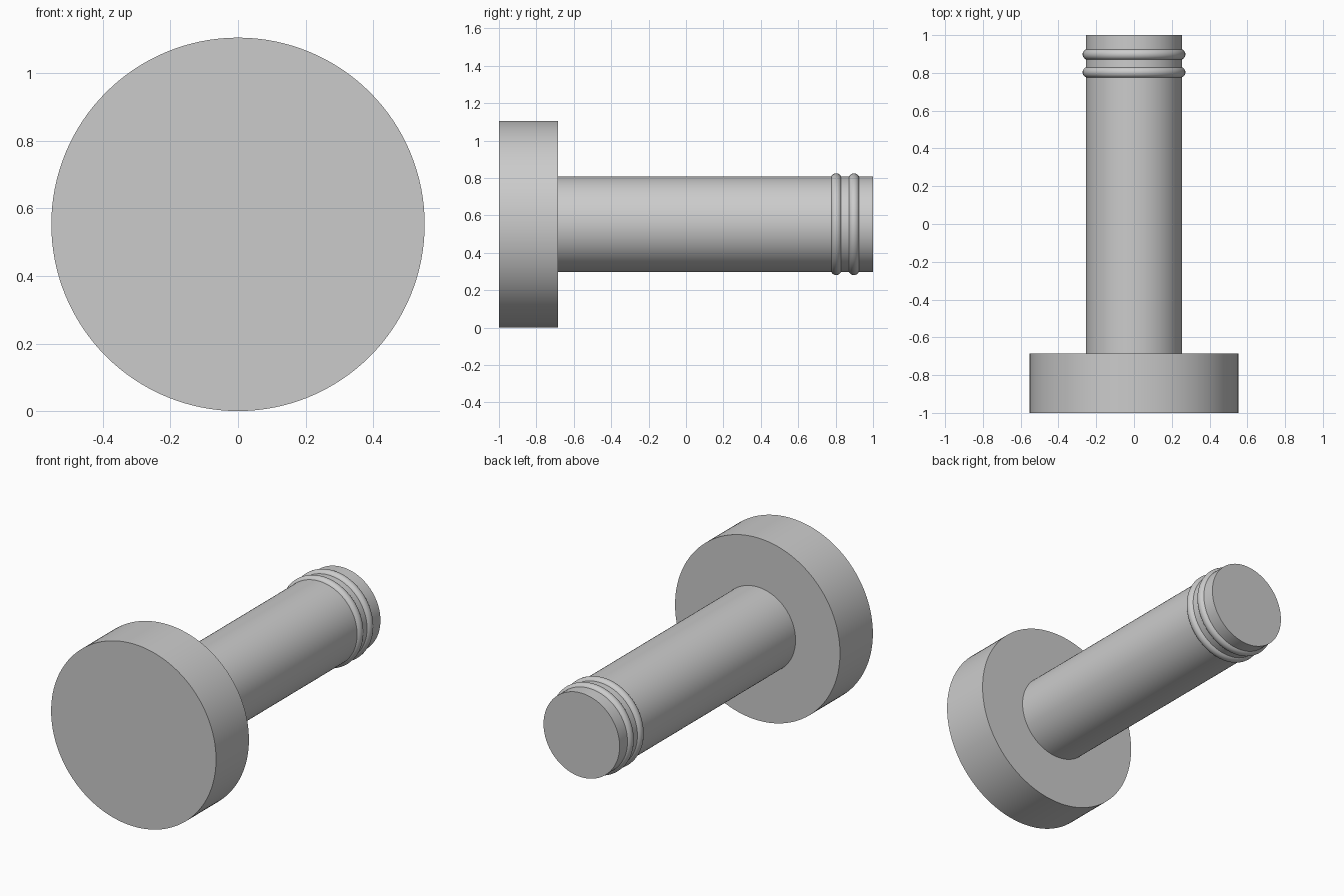
import bpy
import math

cube = bpy.data.objects.get("Cube")
if cube:
    bpy.data.objects.remove(cube, do_unlink=True)

HEAD_RADIUS = 0.553
SHAFT_RADIUS = 0.255
AXIS_TILT = (math.pi / 2, 0, 0)  # parts run along y

# Single plain metal colour
metal = bpy.data.materials.new("grey_metal")
colour = (0.6, 0.6, 0.6, 1)
metal.use_nodes = True
metal.diffuse_color = colour
metal.node_tree.nodes["Principled BSDF"].inputs["Base Color"].default_value = colour


def finish(name):
    part = bpy.context.object
    part.name = name
    part.data.materials.append(metal)
    bpy.ops.object.shade_smooth_by_angle(angle=math.radians(35))


def disc(name, radius, front, back):
    bpy.ops.mesh.primitive_cylinder_add(
        vertices=128, radius=radius, depth=back - front,
        location=(0, (front + back) / 2, HEAD_RADIUS), rotation=AXIS_TILT)
    finish(name)


# Wide head and long shaft
disc("head", HEAD_RADIUS, -1, -0.685)
disc("shaft", SHAFT_RADIUS, -0.685, 1)

# Rounded sealing rings near the free end
for name, y in (("inner_ring", 0.803), ("outer_ring", 0.898)):
    bpy.ops.mesh.primitive_torus_add(
        major_radius=0.243, minor_radius=0.029,
        major_segments=128, minor_segments=32,
        location=(0, y, HEAD_RADIUS), rotation=AXIS_TILT)
    finish(name)
